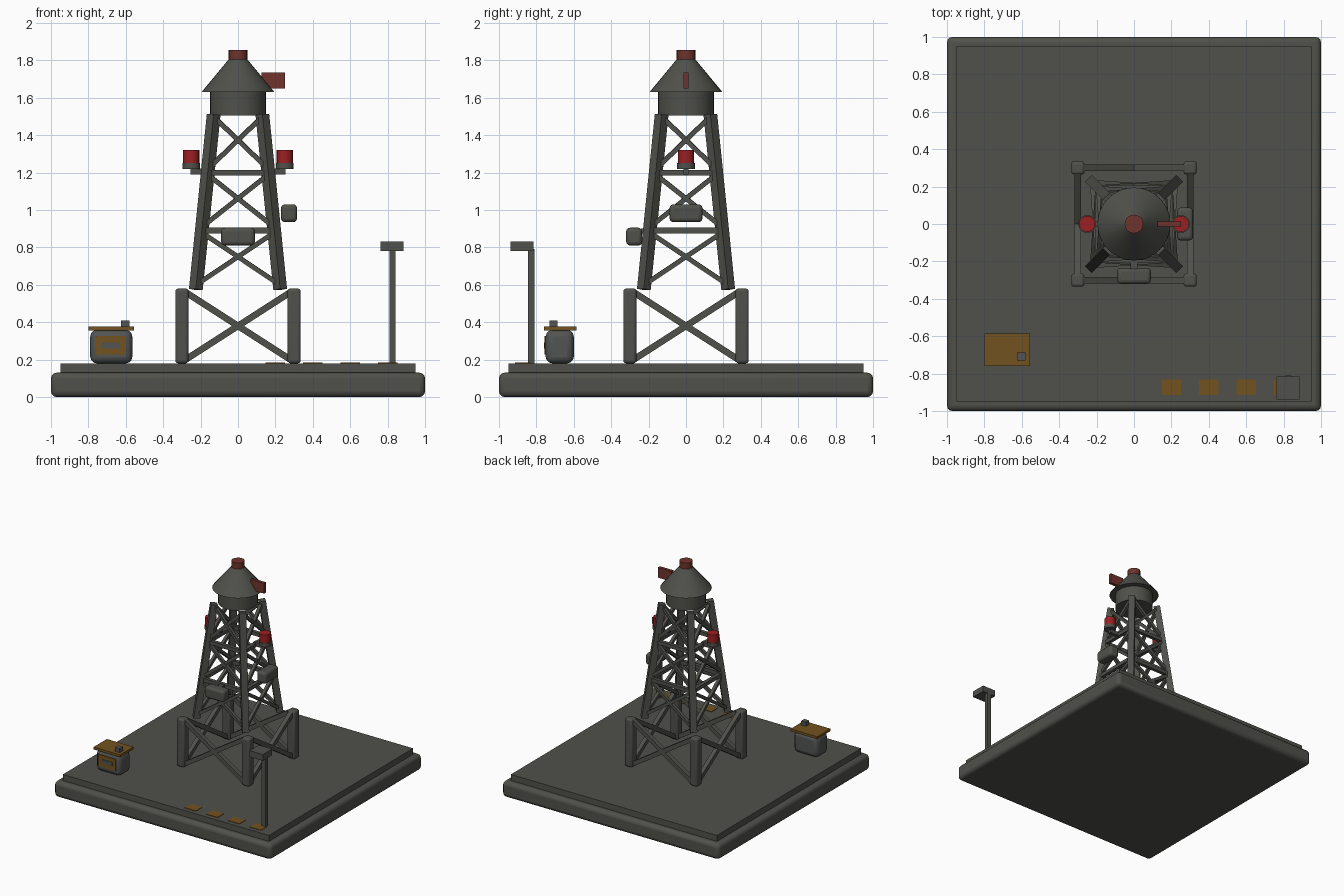
import bpy
import math
from mathutils import Vector, Matrix

cube = bpy.data.objects.get("Cube")
if cube:
    bpy.data.objects.remove(cube, do_unlink=True)


def material(name, rgb):
    m = bpy.data.materials.new(name)
    m.use_nodes = True
    m.diffuse_color = (*rgb, 1)
    m.node_tree.nodes["Principled BSDF"].inputs["Base Color"].default_value = (*rgb, 1)
    return m


GRAY = material("warm gray", (0.08, 0.082, 0.07))
STEEL = material("cool gray", (0.085, 0.09, 0.087))
OCHRE = material("ochre", (0.17, 0.085, 0.014))
RED = material("signal red", (0.33, 0.014, 0.016))
RUST = material("rust red", (0.16, 0.034, 0.025))


def finish(name, mat, bevel=0):
    ob = bpy.context.object
    ob.name = name
    ob.data.materials.append(mat)
    if bevel:
        mod = ob.modifiers.new("soft edges", 'BEVEL')
        mod.width = bevel
        mod.segments = 3
        bpy.ops.object.shade_smooth_by_angle(angle=math.radians(35))
    return ob


def box(name, x, y, z, mat=GRAY, bevel=0):
    """Box given by its (min, max) range on each axis."""
    lo, hi = Vector((x[0], y[0], z[0])), Vector((x[1], y[1], z[1]))
    bpy.ops.mesh.primitive_cube_add(size=1)
    ob = bpy.context.object
    ob.data.transform(Matrix.Translation((lo + hi) / 2) @ Matrix.Diagonal((*(hi - lo), 1)))
    return finish(name, mat, bevel)


def cone(name, r1, r2, z, mat=GRAY, x=0, y=0, sides=32):
    bpy.ops.mesh.primitive_cone_add(vertices=sides, radius1=r1, radius2=r2,
                                    depth=z[1] - z[0], location=(x, y, sum(z) / 2))
    ob = finish(name, mat)
    bpy.ops.object.shade_smooth_by_angle(angle=math.radians(35))
    return ob


def beam(name, a, b, width, mat=GRAY):
    """Square beam between two points, with sides facing its plan direction."""
    a, b = Vector(a), Vector(b)
    bpy.ops.mesh.primitive_cube_add(size=1)
    ob = finish(name, mat)
    ob.scale = (width, width, (b - a).length)
    ob.rotation_euler = (b - a).to_track_quat('Z', 'Y').to_euler()
    ob.location = (a + b) / 2
    return ob


# Ground slabs
box("base_slab", (-1, 1), (-1, 1), (0, 0.13), bevel=0.03)
box("top_slab", (-0.95, 0.95), (-0.95, 0.95), (0.12, 0.18))


# Tower, one side at a time around the four sides
def leg(z):
    return 0.225 - (z - 0.58) * 0.102


for i in range(4):
    turn = Matrix.Rotation(i * math.pi / 2, 3, 'Z')

    def bar(name, x1, z1, x2, z2, d1, d2, width):
        beam(name, turn @ Vector((x1, -d1, z1)), turn @ Vector((x2, -d2, z2)), width)

    # Lower post and cross braces
    p = turn @ Vector((0.3, -0.3, 0))
    box("lower_post", (p.x - 0.035, p.x + 0.035), (p.y - 0.035, p.y + 0.035),
        (0.18, 0.58), bevel=0.015)
    for s in (-1, 1):
        bar("lower_brace", -0.28 * s, 0.2, 0.28 * s, 0.56, 0.3, 0.3, 0.035)
    # Leaning leg
    t, b = leg(1.51), leg(0.575)
    beam("tower_leg", turn @ Vector((b, -b, 0.575)), turn @ Vector((t, -t, 1.51)), 0.052)
    # Girts and upper cross braces
    for z in (0.89, 1.2):
        d = leg(z)
        bar("girt", -d, z, d, z, d, d, 0.03)
    for lo, hi in ((0.6, 0.88), (0.91, 1.19), (1.22, 1.5)):
        for s in (-1, 1):
            bar("upper_brace", -leg(lo) * s, lo, leg(hi) * s, hi, leg(lo), leg(hi), 0.025)

# Drum, conical roof, cap and vane
cone("drum", 0.15, 0.15, (1.505, 1.64))
cone("roof", 0.195, 0.042, (1.63, 1.815))
cone("roof_cap", 0.05, 0.05, (1.805, 1.855), RUST, sides=20)
box("vane", (0.125, 0.25), (-0.013, 0.013), (1.65, 1.735), RUST)

# Warning lamps on brackets
for s in (-1, 1):
    box("lamp_bracket", sorted((0.15 * s, 0.255 * s)), (-0.014, 0.014), (1.19, 1.222))
    cone("lamp_base", 0.048, 0.048, (1.22, 1.25), x=0.25 * s, sides=20)
    cone("warning_lamp", 0.043, 0.043, (1.25, 1.32), RED, x=0.25 * s, sides=20)

# Equipment boxes and their mounts
box("front_box", (-0.09, 0.09), (-0.32, -0.235), (0.81, 0.905), bevel=0.02)
box("front_box_mount", (-0.02, 0.02), (-0.24, -0.19), (0.875, 0.9))
box("side_box", (0.23, 0.316), (-0.088, 0.088), (0.935, 1.03), bevel=0.02)

# Booth with roof, window panel and vent
box("booth_body", (-0.79, -0.565), (-0.75, -0.6), (0.18, 0.358), STEEL, 0.035)
box("booth_roof", (-0.8, -0.555), (-0.76, -0.585), (0.356, 0.376), OCHRE)
box("booth_panel", (-0.76, -0.6), (-0.756, -0.748), (0.228, 0.325), OCHRE)
box("booth_slot", (-0.728, -0.63), (-0.76, -0.752), (0.26, 0.292), STEEL)
box("booth_vent", (-0.625, -0.58), (-0.73, -0.688), (0.375, 0.41), STEEL)

# Lamp post
box("lamp_pole", (0.809, 0.843), (-0.845, -0.811), (0.18, 0.79))
box("lamp_head", (0.762, 0.886), (-0.938, -0.815), (0.78, 0.832))

# Painted ground marks
for i in range(4):
    x = 0.2 + 0.2 * i
    box("ground_mark", (x - 0.052, x + 0.052), (-0.914, -0.832), (0.178, 0.184), OCHRE)
